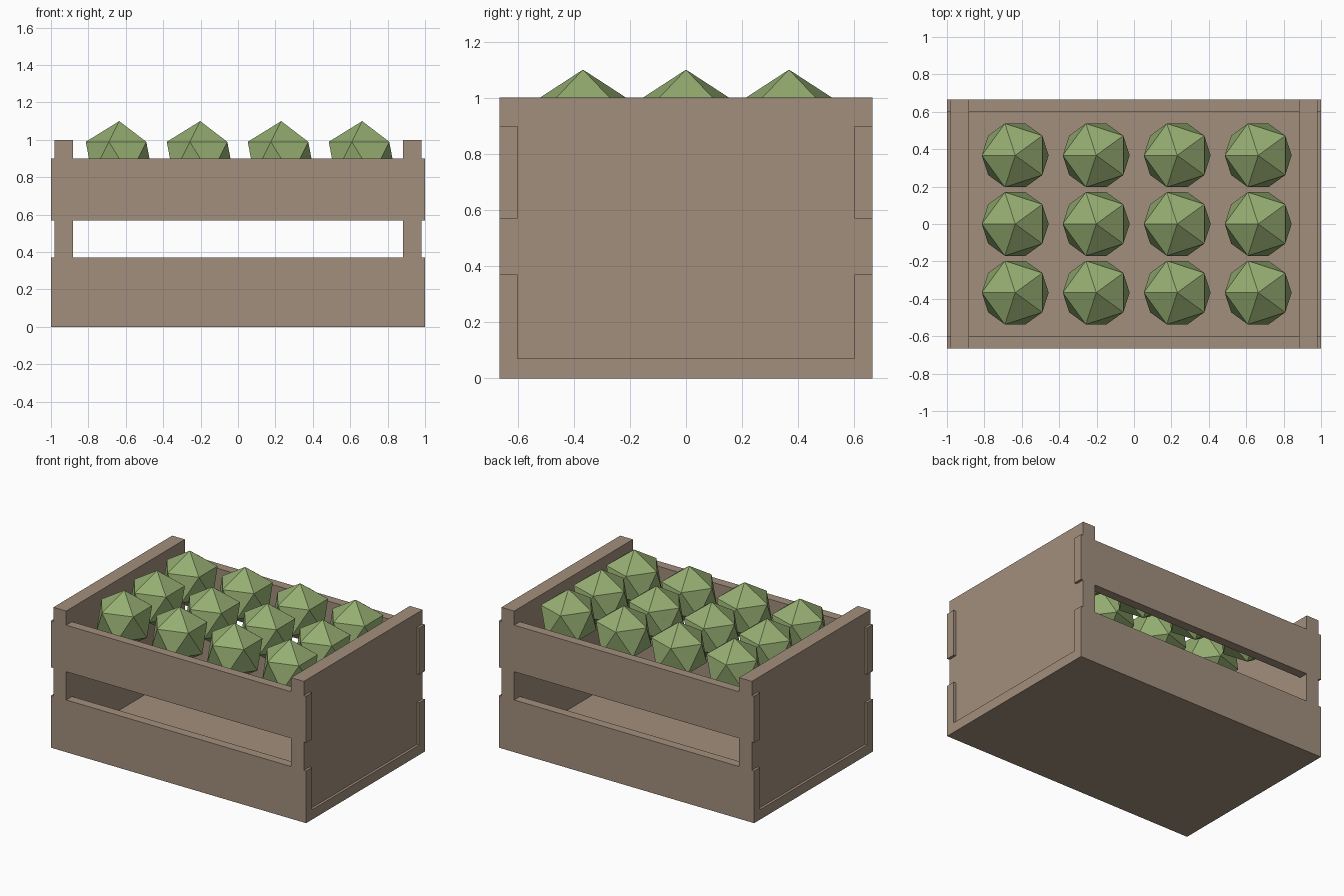
import bpy
import bmesh
from math import pi
from mathutils import Matrix, Vector

cube = bpy.data.objects.get("Cube")
if cube:
    bpy.data.objects.remove(cube, do_unlink=True)


def material(name, rgb):
    mat = bpy.data.materials.new(name)
    mat.use_nodes = True
    color = (*rgb, 1)
    mat.diffuse_color = color
    mat.node_tree.nodes["Principled BSDF"].inputs["Base Color"].default_value = color
    return mat


WOOD = material("brown wood", (0.36, 0.275, 0.205))
GREEN = material("leaf green", (0.30, 0.42, 0.165))

LENGTH, DEPTH = 1.0, 0.665      # half extents of the crate
INNER = 0.60                    # inner face of the slats
FLOOR = 0.07
LOW, GAP, HIGH, TOP = 0.37, 0.57, 0.90, 1.0


def add_object(name, bm, mat):
    bmesh.ops.recalc_face_normals(bm, faces=bm.faces)
    mesh = bpy.data.meshes.new(name)
    bm.to_mesh(mesh)
    bm.free()
    mesh.materials.append(mat)
    obj = bpy.data.objects.new(name, mesh)
    bpy.context.collection.objects.link(obj)
    return obj


def box(name, low, high):
    low, high = Vector(low), Vector(high)
    bm = bmesh.new()
    place = Matrix.Translation((low + high) / 2) @ Matrix.Diagonal((*(high - low), 1))
    bmesh.ops.create_cube(bm, size=1, matrix=place)
    add_object(name, bm, WOOD)


# Floor board
box("floor_board", (-LENGTH, -DEPTH, 0), (LENGTH, DEPTH, FLOOR))

# Front and back slats
for side, sign in (("front", -1), ("back", 1)):
    y0, y1 = sorted((sign * INNER, sign * DEPTH))
    box(side + "_lower_slat", (-LENGTH, y0, FLOOR), (LENGTH, y1, LOW))
    box(side + "_upper_slat", (-LENGTH, y0, GAP), (LENGTH, y1, HIGH))

# End panels, notched to receive the slats
half = [(INNER, FLOOR), (INNER, LOW), (DEPTH, LOW), (DEPTH, GAP),
        (INNER, GAP), (INNER, HIGH), (DEPTH, HIGH), (DEPTH, TOP)]
outline = half + [(-y, z) for y, z in reversed(half)]
for name, x in (("left_end_panel", 0.882), ("right_end_panel", -0.982)):
    bm = bmesh.new()
    face = bm.faces.new([bm.verts.new((x, y, z)) for y, z in outline])
    extruded = bmesh.ops.extrude_face_region(bm, geom=[face])["geom"]
    moved = [v for v in extruded if isinstance(v, bmesh.types.BMVert)]
    bmesh.ops.translate(bm, verts=moved, vec=(0.1, 0, 0))
    add_object(name, bm, WOOD)

# Faceted produce in three rows of four
for row in range(3):
    for col in range(4):
        bm = bmesh.new()
        place = Matrix.Translation((-0.635 + 0.433 * col, (row - 1) * 0.367, 0.9))
        bmesh.ops.create_icosphere(bm, subdivisions=1, radius=0.2,
                                   matrix=place @ Matrix.Rotation(pi, 4, "Z"))
        add_object(f"produce_{row + 1}_{col + 1}", bm, GREEN)
